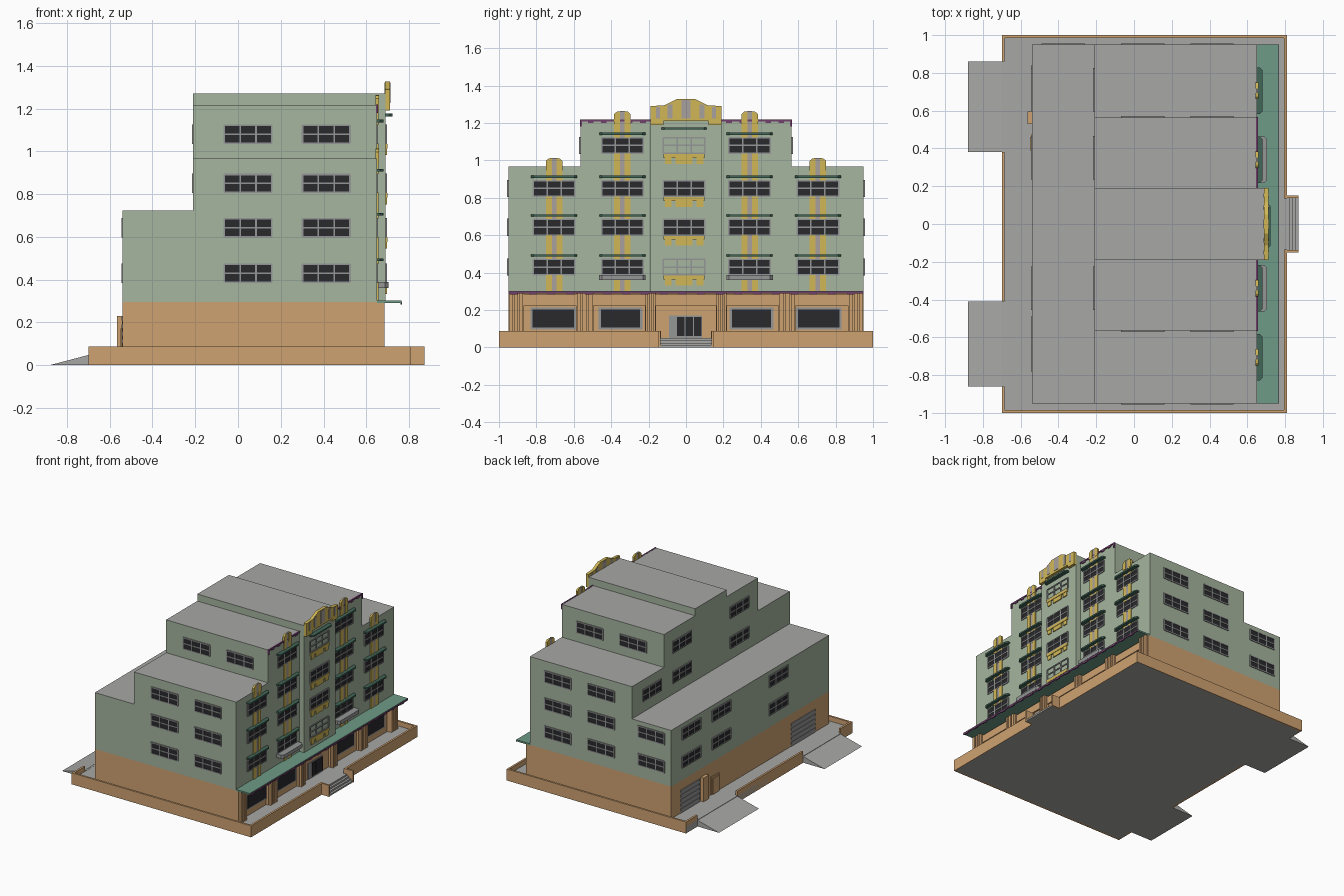
import bpy, bmesh
from mathutils import Vector

cube = bpy.data.objects.get("Cube")
if cube:
    bpy.data.objects.remove(cube)


def material(name, rgb):
    m = bpy.data.materials.new(name)
    m.use_nodes = True
    col = [(c / 255) ** 2.2 for c in rgb] + [1]
    m.diffuse_color = col
    m.node_tree.nodes["Principled BSDF"].inputs["Base Color"].default_value = col
    return m


CONCRETE = material("concrete grey", (166, 166, 164))
GREEN = material("wall green", (164, 180, 157))
TAN = material("base tan", (206, 161, 113))
TEAL = material("canopy teal", (110, 153, 133))
DARK_TEAL = material("awning dark teal", (68, 102, 88))
YELLOW = material("trim yellow", (208, 182, 88))
SILVER = material("trim silver", (166, 160, 156))
PURPLE = material("trim purple", (112, 66, 108))
GLASS = material("dark glass", (46, 46, 49))
FRAME = material("frame grey", (148, 150, 149))


def finish(name, bm, mat):
    bmesh.ops.recalc_face_normals(bm, faces=bm.faces)
    me = bpy.data.meshes.new(name)
    bm.to_mesh(me)
    bm.free()
    me.materials.append(mat)
    ob = bpy.data.objects.new(name, me)
    bpy.context.scene.collection.objects.link(ob)
    return ob


def boxes(name, mat, items):
    """One object from boxes given as (x0, x1, y0, y1, z0, z1)."""
    bm = bmesh.new()
    for x0, x1, y0, y1, z0, z1 in items:
        vs = bmesh.ops.create_cube(bm, size=1)["verts"]
        for v in vs:
            v.co = (x1 if v.co.x > 0 else x0, y1 if v.co.y > 0 else y0, z1 if v.co.z > 0 else z0)
    return finish(name, bm, mat)


def prisms(name, mat, axis, items):
    """One object from outlines swept along an axis: (outline, start, end)."""
    bm = bmesh.new()
    for pts, a, b in items:
        vs = []
        for p in pts:
            co = list(p)
            co.insert(axis, a)
            vs.append(bm.verts.new(co))
        out = bmesh.ops.extrude_face_region(bm, geom=[bm.faces.new(vs)])["geom"]
        shift = Vector((0, 0, 0))
        shift[axis] = b - a
        bmesh.ops.translate(bm, vec=shift, verts=[g for g in out if isinstance(g, bmesh.types.BMVert)])
    return finish(name, bm, mat)


FRONT = 0.65     # main facade plane
TOWER = 0.69     # central bay plane
BACK, MID = -0.54, -0.21
FLOORS = [0.43, 0.643, 0.85, 1.08]
SIDES = (-1, 1)

# Ground slab, boundary walls, ramps and entrance steps
boxes("ground_slab", CONCRETE, [(-0.70, 0.805, -0.995, 0.995, 0, 0.05)])
walls = [(-0.70, 0.81, s * 0.985, s, 0, 0.087) for s in SIDES]
walls += [(0.795, 0.81, s * 0.135, s, 0, 0.087) for s in SIDES]
walls += [(0.80, 0.872, s * 0.137, s * 0.15, 0, 0.087) for s in SIDES]
walls += [(-0.70, -0.685, a, b, 0, 0.087) for a, b in ((-1, -0.86), (-0.41, 0.38), (0.86, 1))]
boxes("boundary_wall", TAN, walls)
ramp = [(-0.88, 0), (-0.685, 0), (-0.685, 0.051)]
prisms("ramps", CONCRETE, 1, [(ramp, 0.38, 0.86), (ramp, -0.86, -0.41)])
boxes("entrance_steps", CONCRETE,
      [(0.79, 0.87 - 0.016 * i, -0.137, 0.137, 0, 0.0125 * (i + 1)) for i in range(4)])

# Building masses, each with a thin roof
boxes("ground_floor", TAN, [(BACK, FRONT, -0.95, 0.95, 0.05, 0.295)])
masses = [(BACK, FRONT, -0.95, 0.95, 0.293, 0.72), (MID, FRONT, -0.95, 0.95, 0.70, 0.965),
          (MID, FRONT, -0.565, 0.565, 0.95, 1.215), (MID, TOWER, -0.19, 0.19, 0.30, 1.268)]
boxes("upper_walls", GREEN, masses)
boxes("roofs", CONCRETE, [m[:4] + (m[5], m[5] + 0.002) for m in masses])

# Windows
glass, frames = [], []


def window(axis, plane, sign, c, z, glazed=True, w=0.111, h=0.042):
    def plate(a, b, z0, z1, depth):
        d = sorted((plane - sign * 0.004, plane + sign * depth))
        return (*d, a, b, z0, z1) if axis == 0 else (a, b, *d, z0, z1)
    if glazed:
        glass.append(plate(c - w, c + w, z - h, z + h, 0.003))
    t = 0.004
    for k in range(4):
        u = c - w + k * 2 * w / 3
        frames.append(plate(u - t, u + t, z - h, z + h, 0.006))
    for k in (-1, 0, 1):
        frames.append(plate(c - w, c + w, z + k * h - t, z + k * h + t, 0.006))


for i, z in enumerate(FLOORS):
    top = i == 3
    for s in SIDES:
        for x in (0.047, 0.413):
            window(1, s * (0.565 if top else 0.95), s, x, z)
        for y in (0.34,) if top else (0.34, 0.705):
            window(0, FRONT, 1, s * y, z)
    window(0, TOWER, 1, -0.01, z, i in (1, 2))
    for y in (0.35, -0.34) if top else (0.71, 0.35, -0.34):
        window(0, BACK if i < 2 else MID, -1, y, z)
    if i < 2:
        window(1, 0.95, 1, -0.375, z)
boxes("window_glass", GLASS, glass)
boxes("window_frames", FRAME, frames)

# Striped pilasters with rounded finials, awnings and balconies
yellow, silver, awnings, balconies = [], [], [], []


def rounded_slab(c, w, x0, x1):
    r = 0.015
    return [(x0, c - w), (x1 - r, c - w), (x1, c - w + r), (x1, c + w - r), (x1 - r, c + w), (x0, c + w)]


for s in SIDES:
    for col, roof, count in ((0.34, 1.215, 4), (0.705, 0.965, 3)):
        c = s * col
        gaps = [0.30] + [v for z in FLOORS[:count] for v in (z - 0.043, z + 0.043)] + [roof]
        for z0, z1 in zip(gaps[::2], gaps[1::2]):
            silver.append(([(c - 0.012, z0), (c + 0.012, z0), (c + 0.012, z1), (c - 0.012, z1)], 0.645, 0.654))
            for k in SIDES:
                a, b = c + k * 0.012, c + k * 0.044
                yellow.append(([(a, z0), (b, z0), (b, z1), (a, z1)], 0.645, 0.657))
        base, tip = roof - 0.02, roof + 0.048
        silver.append(([(c - 0.012, base), (c + 0.012, base), (c + 0.012, tip), (c - 0.012, tip)], 0.645, 0.656))
        for k in SIDES:
            a, b = c + k * 0.012, c + k * 0.044
            yellow.append(([(a, base), (b, base), (b, tip - 0.016), (c + k * 0.03, tip - 0.003), (a, tip)],
                           0.644, 0.659))
        for z in FLOORS[:count]:
            awnings.append((rounded_slab(c, 0.123, 0.64, 0.68), z + 0.056, z + 0.068))
    balconies.append((rounded_slab(s * 0.34, 0.124, 0.64, 0.703), 0.36, 0.388))
awnings.append((rounded_slab(-0.01, 0.12, 0.68, 0.722), 1.164, 1.176))
prisms("pilaster_stripes", YELLOW, 0, yellow)
prisms("pilaster_centres", SILVER, 0, silver)
prisms("awnings", DARK_TEAL, 2, awnings)
prisms("balconies", FRAME, 2, balconies)

# Stepped crown over the central bay
half = [(0.12, 1.21), (0.12, 1.19), (0.19, 1.19), (0.19, 1.29), (0.115, 1.295), (0.05, 1.327)]
outline = half + [(-y, z) for y, z in reversed(half)]
prisms("crown", YELLOW, 0, [(outline, 0.688, 0.711)])
boxes("crown_stripes", SILVER,
      [(0.686, 0.714, y - w, y + w, 1.225, top) for y, w, top in
       ((0, 0.024, 1.322), (0.086, 0.013, 1.3), (-0.086, 0.013, 1.3),
        (0.15, 0.011, 1.285), (-0.15, 0.011, 1.285))])

# Yellow panels under the central windows
panels = []
for z in FLOORS:
    panels.append((0.68, 0.70, -0.12, 0.10, z - 0.067, z - 0.046))
    panels += [(0.68, 0.697, c - w, c + w, z - 0.098, z - 0.067)
               for c, w in ((-0.095, 0.018), (-0.01, 0.045), (0.075, 0.018))]
boxes("bay_panels", YELLOW, panels)

# Canopy and scalloped purple trims
boxes("canopy", TEAL, [(0.64, 0.765, -0.95, 0.95, 0.291, 0.303)])
boxes("canopy_trim", PURPLE, [(0.76, 0.768, -0.95, 0.95, 0.288, 0.298)]
      + [(0.76, 0.768, -0.94 + k * 0.1, -0.90 + k * 0.1, 0.283, 0.29) for k in range(19)])
trim = []
for s in SIDES:
    trim.append((0.645, 0.656, s * 0.19, s * 0.567, 1.209, 1.219))
    trim += [(0.645, 0.656, s * (0.215 + k * 0.07), s * (0.245 + k * 0.07), 1.2, 1.21) for k in range(5)]
    trim.append((0.645, 0.656, s * 0.555, s * 0.567, 1.18, 1.21))
boxes("roof_trim", PURPLE, trim)

# Shopfront: fluted piers, beams, windows and entrance
piers, shop_glass, shop_frames = [], [], []
for s in SIDES:
    for c, w in ((0.908, 0.042), (0.542, 0.047), (0.19, 0.03)):
        piers.append((0.64, 0.668, s * (c - w), s * (c + w), 0.05, 0.291))
        piers += [(0.64, 0.685, s * (c + k * w * 0.66 - w * 0.22), s * (c + k * w * 0.66 + w * 0.22), 0.05, 0.291)
                  for k in (-1, 0, 1)]
    for a, b in ((0.60, 0.82), (0.245, 0.455)):
        shop_frames.append((0.645, 0.654, s * (a - 0.012), s * (b + 0.012), 0.097, 0.214))
        shop_glass.append((0.645, 0.657, s * a, s * b, 0.107, 0.204))
shop_glass += [(0.645, 0.659, y - 0.02, y + 0.02, 0.06, 0.162) for y in (-0.028, 0.017, 0.062)]
shop_frames.append((0.645, 0.655, -0.09, 0.085, 0.05, 0.17))
boxes("piers", TAN, piers)
boxes("shop_beam", TAN, [(0.64, 0.662, -0.94, 0.94, 0.225, 0.283)])
boxes("shop_frames", FRAME, shop_frames)
boxes("shop_glass", GLASS, shop_glass)

# Rear garage doors with slats, pier and service door
slats = []
for a, b in ((0.61, 0.84), (-0.78, -0.49)):
    slats += [(-0.543 - 0.003 * (k % 2), -0.53, a, b, 0.05 + k * 0.0175, 0.0675 + k * 0.0175) for k in range(10)]
boxes("garage_doors", FRAME, slats)
boxes("rear_pier", TAN, [(-0.565, -0.53, 0.53, 0.595, 0.05, 0.23)])
boxes("service_door_surround", TAN, [(-0.546, -0.53, 0.375, 0.475, 0.05, 0.185)])
boxes("service_door", TAN, [(-0.55, -0.53, 0.39, 0.46, 0.05, 0.17)])
